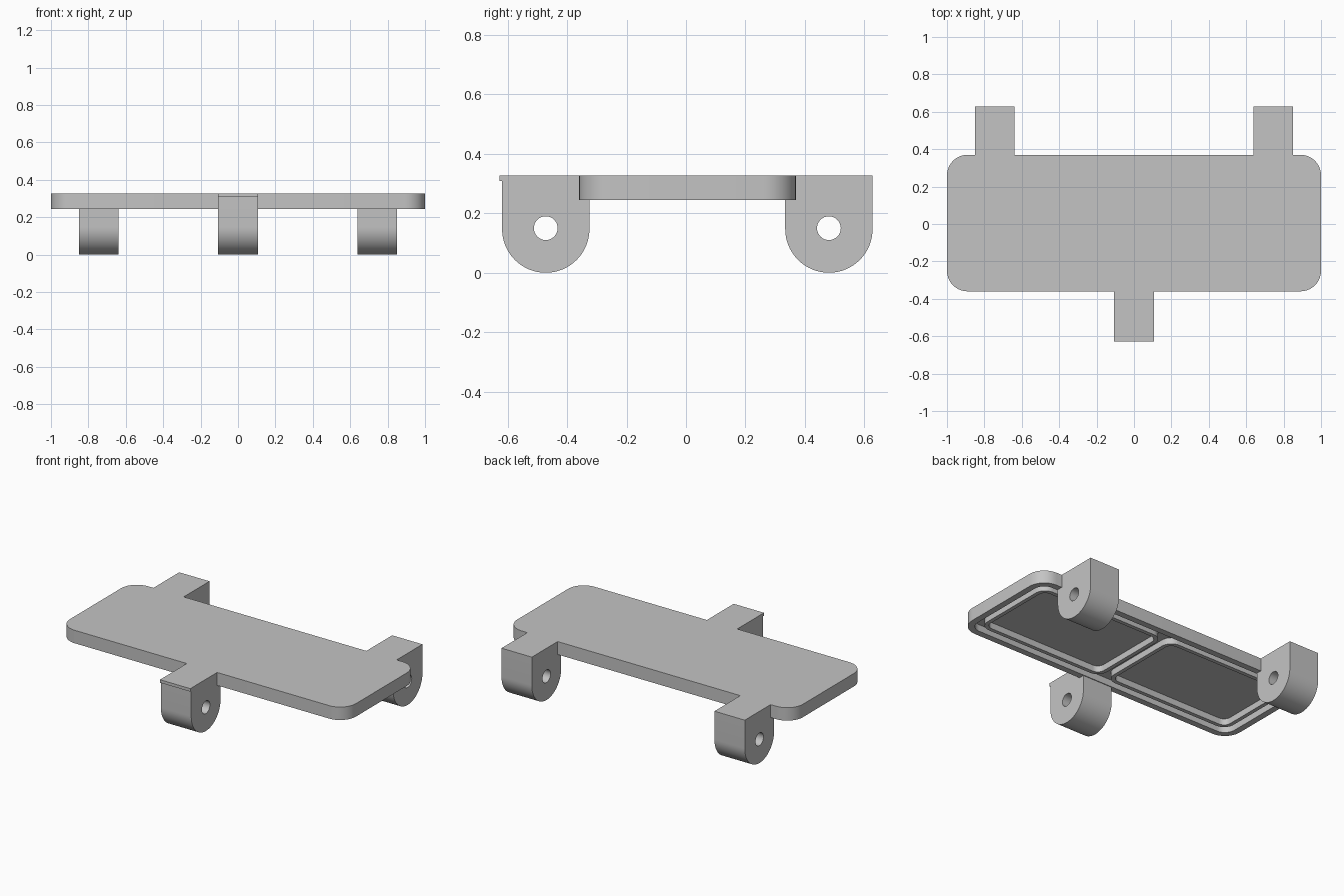
import bpy, bmesh, math
from mathutils import Matrix

if "Cube" in bpy.data.objects:
    bpy.data.objects.remove(bpy.data.objects["Cube"])

TOP, BOTTOM, FLOOR = 0.327, 0.245, 0.288

grey = bpy.data.materials.new("plain grey")
grey.diffuse_color = (0.55, 0.55, 0.55, 1)
grey.use_nodes = True
grey.node_tree.nodes["Principled BSDF"].inputs["Base Color"].default_value = grey.diffuse_color


def finish(name, mesh):
    obj = bpy.data.objects.new(name, mesh)
    bpy.context.collection.objects.link(obj)
    mesh.materials.clear()
    mesh.materials.append(grey)
    bpy.ops.object.select_all(action='DESELECT')
    obj.select_set(True)
    bpy.context.view_layer.objects.active = obj
    bpy.ops.object.shade_smooth_by_angle(angle=math.radians(30))
    return obj


def rounded_rect(x0, x1, y0, y1, r, n=10):
    pts = []
    corners = [(x1 - r, y1 - r), (x0 + r, y1 - r), (x0 + r, y0 + r), (x1 - r, y0 + r)]
    for q, (cx, cy) in enumerate(corners):
        for i in range(n + 1):
            a = math.pi / 2 * (q + i / n)
            pts.append((cx + r * math.cos(a), cy + r * math.sin(a)))
    return pts


def stacked_loops(name, loops, caps):
    """Join successive (outline, z) loops with walls; optionally cap both ends."""
    bm = bmesh.new()
    rings = [[bm.verts.new((x, y, z)) for x, y in pts] for pts, z in loops]
    for a, b in zip(rings, rings[1:]):
        for i in range(len(a)):
            j = (i + 1) % len(a)
            bm.faces.new((a[i], b[i], b[j], a[j]))
    if caps:
        bm.faces.new(rings[0])
        bm.faces.new(rings[-1][::-1])
    bm.normal_update()
    mesh = bpy.data.meshes.new(name)
    bm.to_mesh(mesh)
    bm.free()
    return finish(name, mesh)


# Plate with a shallow recess underneath
outer = rounded_rect(-1, 1, -0.36, 0.37, 0.11)
rim = rounded_rect(-0.96, 0.96, -0.32, 0.33, 0.07)
stacked_loops("plate", [(outer, TOP), (outer, BOTTOM), (rim, BOTTOM), (rim, FLOOR)], True)

# Two raised rounded frames on the recess floor
for side, x0, x1 in (("left", -0.92, -0.025), ("right", 0.025, 0.92)):
    w = 0.025
    a = rounded_rect(x0, x1, -0.28, 0.29, 0.07)
    b = rounded_rect(x0 + w, x1 - w, -0.28 + w, 0.29 - w, 0.045)
    stacked_loops(side + "_frame", [(a, FLOOR), (a, BOTTOM + 0.003),
                                    (b, BOTTOM + 0.003), (b, FLOOR)], False)


def lug(name, x, yc, lip=False):
    """Round-ended lug with a cross hole, drawn in the YZ plane."""
    r, zc, n = 0.147, 0.15, 32
    shape = [(yc + r * math.cos(math.pi * (1 + i / n)),
              zc + r * math.sin(math.pi * (1 + i / n)) - 0.003) for i in range(n + 1)]
    shape.append((yc + r, TOP))
    if lip:
        shape += [(yc - r - 0.009, TOP), (yc - r - 0.009, TOP - 0.019), (yc - r, TOP - 0.019)]
    else:
        shape.append((yc - r, TOP))
    hole = [(yc + 0.04 * math.cos(2 * math.pi * i / n),
             zc + 0.04 * math.sin(2 * math.pi * i / n)) for i in range(n)]
    curve = bpy.data.curves.new(name + "_profile", 'CURVE')
    curve.dimensions = '2D'
    curve.fill_mode = 'BOTH'
    curve.extrude = 0.106
    for pts in (shape, hole):
        s = curve.splines.new('POLY')
        s.points.add(len(pts) - 1)
        for p, (u, v) in zip(s.points, pts):
            p.co = (u, v, 0, 1)
        s.use_cyclic_u = True
    temp = bpy.data.objects.new(name + "_profile", curve)
    bpy.context.collection.objects.link(temp)
    bpy.context.view_layer.update()
    mesh = bpy.data.meshes.new_from_object(
        temp.evaluated_get(bpy.context.evaluated_depsgraph_get()))
    bpy.data.objects.remove(temp)
    # Turn the profile axes into Y and Z, with the thickness along X
    mesh.transform(Matrix(((0, 0, 1, x), (1, 0, 0, 0), (0, 1, 0, 0), (0, 0, 0, 1))))
    bm = bmesh.new()
    bm.from_mesh(mesh)
    bmesh.ops.remove_doubles(bm, verts=bm.verts, dist=1e-5)
    bmesh.ops.recalc_face_normals(bm, faces=bm.faces)
    bm.to_mesh(mesh)
    bm.free()
    finish(name, mesh)


# Three mounting lugs
lug("front_lug", 0, -0.472, lip=True)
lug("back_left_lug", -0.745, 0.481)
lug("back_right_lug", 0.745, 0.481)
